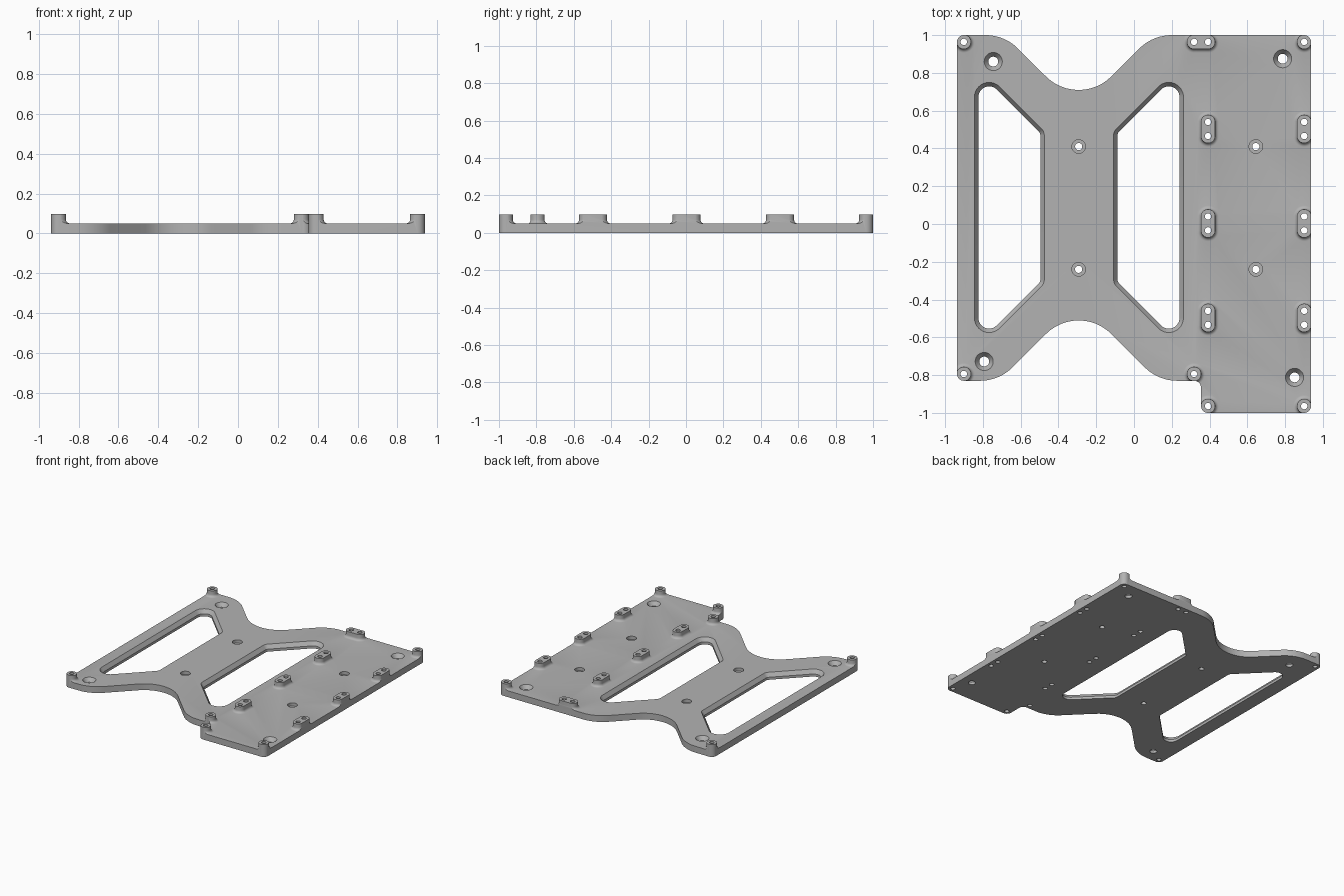
import bpy, bmesh
from math import pi, sin, cos, tan, copysign
from mathutils import Vector

if "Cube" in bpy.data.objects:
    bpy.data.objects.remove(bpy.data.objects["Cube"], do_unlink=True)

THICK, TOP, BOSS_R, PITCH = 0.05, 0.098, 0.038, 0.037
LOW, HIGH = -0.2, 0.3

grey = bpy.data.materials.new("plate grey")
grey.use_nodes = True
grey.diffuse_color = (0.45, 0.45, 0.45, 1)
grey.node_tree.nodes["Principled BSDF"].inputs["Base Color"].default_value = grey.diffuse_color


def rounded(corners, inset=0.0, steps=12):
    """Polygon of (x, y, radius) corners with arcs; inset shrinks a convex shape."""
    pts, n = [], len(corners)
    for i, (x, y, r) in enumerate(corners):
        p = Vector((x, y))
        a = (Vector(corners[i - 1][:2]) - p).normalized()
        b = (Vector(corners[(i + 1) % n][:2]) - p).normalized()
        half = a.angle(b) / 2
        centre = p + (a + b).normalized() * r / sin(half)
        start = p + a * r / tan(half) - centre
        end = p + b * r / tan(half) - centre
        sweep = pi - 2 * half
        for k in range(steps + 1):
            t = k / steps
            d = (start * sin((1 - t) * sweep) + end * sin(t * sweep)) / sin(sweep)
            pts.append(centre + d * (r - inset) / r)
    return pts


def pill(x, y, r, dx=0.0, dy=0.0, n=40):
    """Circle, or a slot when dx or dy (half the spacing) is given."""
    angles = [(k + 0.5) * 2 * pi / n for k in range(n)]
    return [Vector((x + r * cos(a) + copysign(dx, cos(a)),
                    y + r * sin(a) + copysign(dy, sin(a)))) for a in angles]


def loft(bm, rings):
    """Closed solid through (z, points) rings."""
    loops = [[bm.verts.new((p.x, p.y, z)) for p in pts] for z, pts in rings]
    n = len(loops[0])
    for lo, hi in zip(loops, loops[1:]):
        for i in range(n):
            j = (i + 1) % n
            bm.faces.new((lo[i], lo[j], hi[j], hi[i]))
    bm.faces.new(loops[0][::-1])
    bm.faces.new(loops[-1])


def finish(bm, name):
    bmesh.ops.recalc_face_normals(bm, faces=bm.faces)
    mesh = bpy.data.meshes.new(name)
    bm.to_mesh(mesh)
    bm.free()
    mesh.materials.append(grey)
    obj = bpy.data.objects.new(name, mesh)
    bpy.context.collection.objects.link(obj)
    return obj


def combine(target, tool, operation):
    mod = target.modifiers.new(operation, 'BOOLEAN')
    mod.operation, mod.object, mod.solver = operation, tool, 'EXACT'
    bpy.context.view_layer.objects.active = target
    bpy.ops.object.modifier_apply(modifier=mod.name)
    bpy.data.objects.remove(tool, do_unlink=True)


# Bosses: single corner posts and two-hole slots (x, y, half dx, half dy)
h = PITCH
bosses = [(-0.901, 0.964, 0, 0), (-0.901, -0.794, 0, 0), (0.901, 0.964, 0, 0),
          (0.901, -0.964, 0, 0), (0.392, -0.964, 0, 0), (0.318, -0.794, 0, 0),
          (0.355, 0.964, h, 0)]
bosses += [(x, y, 0, h) for x in (0.392, 0.901) for y in (0.503, 0.003, -0.497)]

# Base slab, oversized before trimming
bm = bmesh.new()
bmesh.ops.create_cube(bm, size=1)
bmesh.ops.scale(bm, vec=(3, 3, THICK), verts=bm.verts)
bmesh.ops.translate(bm, vec=(0, 0, THICK / 2), verts=bm.verts)
plate = finish(bm, "mounting_plate")

# Raised bosses with a concave fillet at the foot
bm = bmesh.new()
F = 0.02
for x, y, dx, dy in bosses:
    rings = [(THICK / 2, pill(x, y, BOSS_R + F, dx, dy))]
    for k in range(6):
        a = k / 5 * pi / 2
        rings.append((THICK + F * (1 - cos(a)), pill(x, y, BOSS_R + F * (1 - sin(a)), dx, dy)))
    rings.append((TOP, pill(x, y, BOSS_R, dx, dy)))
    loft(bm, rings)
combine(plate, finish(bm, "bosses"), 'UNION')

# Outline: waisted left side, straight right side with a lower tab
C, R = 0.037, 0.245
W = 0.9375
outline = [(-W, -0.83, C), (-0.714, -0.83, R), (-0.293, -0.409, R), (0.128, -0.83, R),
           (0.355, -0.83, C), (0.355, -1, C), (W, -1, C), (W, 1, C),
           (0.099, 1, R), (-0.293, 0.608, R), (-0.685, 1, R), (-W, 1, C)]
bm = bmesh.new()
pts = rounded(outline)
loft(bm, [(LOW, pts), (HIGH, pts)])
combine(plate, finish(bm, "outline_trim"), 'INTERSECT')

# Openings
bm = bmesh.new()
window = [(-0.845, -0.685, 0.078), (-0.475, -0.315, 0.05),
          (-0.475, 0.49, 0.05), (-0.845, 0.86, 0.078)]
mirrored = [(-0.583 - x, y, r) for x, y, r in reversed(window)]
for shape in (window, mirrored):
    wide, narrow = rounded(shape), rounded(shape, 0.021)
    loft(bm, [(LOW, narrow), (0.02, narrow), (THICK, wide), (HIGH, wide)])

# Countersunk screw holes
for x, y in ((-0.745, 0.86), (0.787, 0.875), (-0.793, -0.728), (0.85, -0.812)):
    small, big = pill(x, y, 0.026), pill(x, y, 0.048)
    loft(bm, [(LOW, small), (0.02, small), (THICK, big), (HIGH, big)])

# Counterbored holes
for x in (-0.293, 0.645):
    for y in (0.41, -0.24):
        small, big = pill(x, y, 0.019), pill(x, y, 0.036)
        loft(bm, [(LOW, small), (0.025, small), (0.025, big), (HIGH, big)])

# Holes through the bosses
for x, y, dx, dy in bosses:
    for s in ((-1, 1) if dx or dy else (0,)):
        hole = pill(x + s * dx, y + s * dy, 0.017, n=24)
        loft(bm, [(LOW, hole), (HIGH, hole)])
combine(plate, finish(bm, "openings"), 'DIFFERENCE')

bpy.ops.object.select_all(action='DESELECT')
plate.select_set(True)
bpy.context.view_layer.objects.active = plate
bpy.ops.object.shade_smooth_by_angle(angle=pi / 6)
